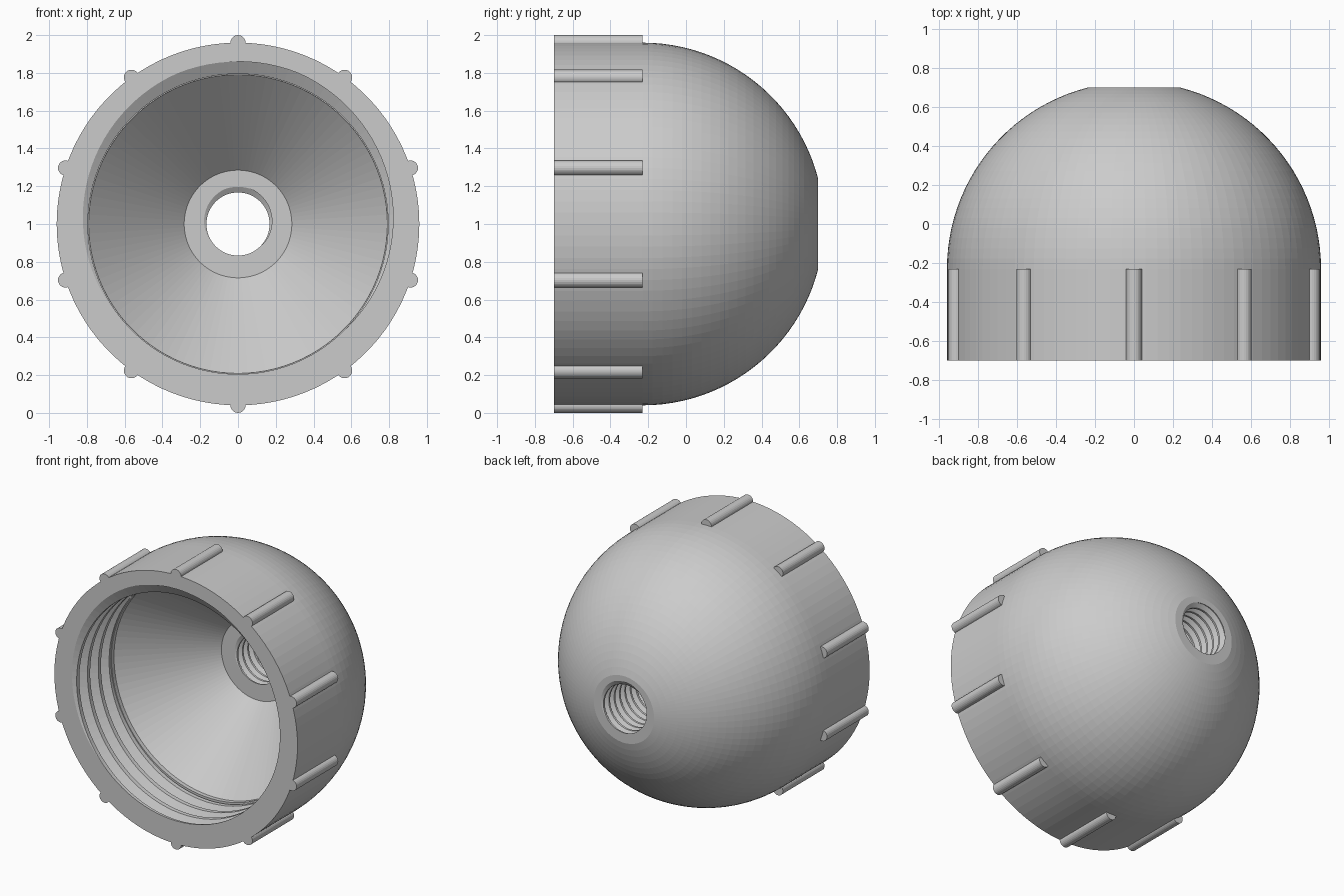
import bpy, bmesh, math

if "Cube" in bpy.data.objects:
    bpy.data.objects.remove(bpy.data.objects["Cube"])

N = 100                    # sides of the revolved body
R = 0.96                   # outer radius
FRONT, BACK = -0.70, 0.70
DOME_Y = -0.23             # centre of the dome
BOSS_Y = 0.22              # floor of the inner cone
TAU = 2 * math.pi


def circle(r, y):
    """Plain ring of the revolved profile."""
    return lambda a: (r, y)


def thread_rings(y0, y1, minor, depth, pitch):
    """Rings that follow a helix and are cut off at y0 and y1."""
    def radius(y, a):
        u = ((y - y0) / pitch - a / TAU) % 1.0
        u = min(u, 1 - u)                       # 0 = groove, 0.5 = crest
        t = min(max((u - 1 / 16) / (3 / 8 - 1 / 16), 0), 1)
        return minor + depth * (1 - t)

    def ring(offset):
        def at(a):
            y = min(max(y0 + pitch * (offset + a / TAU), y0), y1)
            return radius(y, a), y
        return at

    turns = math.ceil((y1 - y0) / pitch) + 1
    return [ring(k + f) for k in range(-2, turns + 1)
            for f in (-1 / 16, 1 / 16, 3 / 8, 5 / 8)]


def revolve(name, rings):
    """Join a closed loop of rings around the y axis."""
    bm = bmesh.new()
    grid = []
    for ring in rings:
        row = []
        for i in range(N + 1):
            a = TAU * i / N
            r, y = ring(a)
            row.append(bm.verts.new((r * math.sin(a), y, 1 + r * math.cos(a))))
        grid.append(row)
    for j, row in enumerate(grid):
        nxt = grid[(j + 1) % len(grid)]
        for i in range(N):
            bm.faces.new((row[i], row[i + 1], nxt[i + 1], nxt[i]))
    bmesh.ops.remove_doubles(bm, verts=bm.verts, dist=1e-5)
    bmesh.ops.recalc_face_normals(bm, faces=bm.faces)
    mesh = bpy.data.meshes.new(name)
    bm.to_mesh(mesh)
    bm.free()
    obj = bpy.data.objects.new(name, mesh)
    bpy.context.collection.objects.link(obj)
    return obj


# Domed outside, from the flat back tip to the front rim
tip = math.asin((BACK - DOME_Y) / R)
DOME_STEPS = 24
rings = []
for k in range(DOME_STEPS + 1):
    e = tip * (1 - k / DOME_STEPS)
    rings.append(circle(R * math.cos(e), DOME_Y + R * math.sin(e)))
rings.append(circle(R, FRONT))

# Wide screw thread, small shoulder, cone and flat boss, then the narrow thread
rings += thread_rings(FRONT, -0.30, 0.795, 0.065, 0.122)
rings += [circle(0.79, -0.30), circle(0.79, -0.27), circle(0.285, BOSS_Y)]
rings += thread_rings(BOSS_Y, BACK, 0.167, 0.03, 0.06)
revolve("threaded_dome_cap", rings)

# Ten round grip ribs around the rim
for k in range(10):
    a = TAU * k / 10
    bpy.ops.mesh.primitive_cylinder_add(
        vertices=24, radius=0.04, depth=DOME_Y - FRONT,
        location=(R * math.sin(a), (FRONT + DOME_Y) / 2, 1 + R * math.cos(a)),
        rotation=(math.pi / 2, 0, 0))
    bpy.context.object.name = f"grip_rib_{k + 1}"
